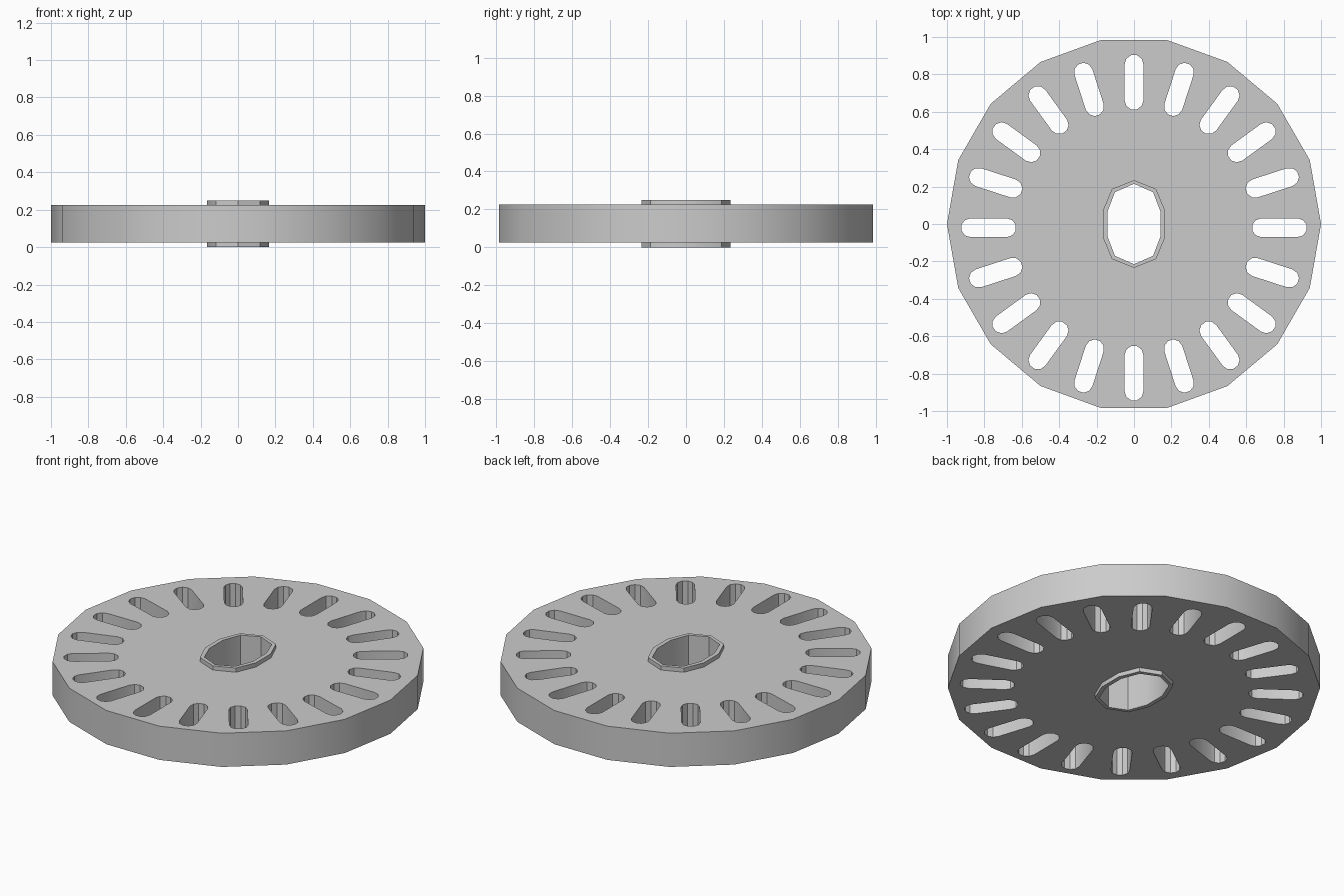
import bpy
import bmesh
from math import cos, sin, pi, radians, tau

cube = bpy.data.objects.get("Cube")
if cube:
    bpy.data.objects.remove(cube, do_unlink=True)

grey = bpy.data.materials.new("plain grey")
grey.use_nodes = True
grey.diffuse_color = (0.6, 0.6, 0.6, 1)
grey.node_tree.nodes["Principled BSDF"].inputs["Base Color"].default_value = (0.6, 0.6, 0.6, 1)


def plate(name, loops, bottom, top):
    """Extrude a flat outline; every loop after the first is a hole."""
    curve = bpy.data.curves.new(name + "_outline", "CURVE")
    curve.dimensions = "2D"
    curve.fill_mode = "BOTH"
    curve.extrude = (top - bottom) / 2
    for loop in loops:
        spline = curve.splines.new("POLY")
        spline.points.add(len(loop) - 1)
        for point, (x, y) in zip(spline.points, loop):
            point.co = (x, y, 0, 1)
        spline.use_cyclic_u = True
    outline = bpy.data.objects.new(name + "_outline", curve)
    bpy.context.collection.objects.link(outline)
    graph = bpy.context.evaluated_depsgraph_get()
    mesh = bpy.data.meshes.new_from_object(outline.evaluated_get(graph))
    bpy.data.objects.remove(outline, do_unlink=True)

    # Weld the caps to the walls and lift to height
    bm = bmesh.new()
    bm.from_mesh(mesh)
    bmesh.ops.remove_doubles(bm, verts=bm.verts, dist=0.0001)
    bmesh.ops.translate(bm, verts=bm.verts, vec=(0, 0, (top + bottom) / 2))
    bmesh.ops.recalc_face_normals(bm, faces=bm.faces)
    bm.to_mesh(mesh)
    bm.free()
    mesh.name = name
    mesh.materials.clear()
    mesh.materials.append(grey)
    part = bpy.data.objects.new(name, mesh)
    bpy.context.collection.objects.link(part)
    bpy.ops.object.select_all(action="DESELECT")
    part.select_set(True)
    bpy.context.view_layer.objects.active = part
    bpy.ops.object.shade_smooth_by_angle(angle=radians(30))
    return part


def polygon(sides):
    return [(cos(tau * i / sides), sin(tau * i / sides)) for i in range(sides)]


def slot(angle, inner=0.63, outer=0.925, r=0.05, steps=5, shift=-0.02):
    """Round-ended radial slot."""
    arc = [-pi / 2 + pi * i / steps for i in range(steps + 1)]
    pts = [(outer - r + r * cos(a), r * sin(a)) for a in arc]
    pts += [(inner + r - r * cos(a), -r * sin(a)) for a in arc]
    c, s = cos(angle), sin(angle)
    return [(x * c - y * s, x * s + y * c + shift) for x, y in pts]


def oval(quarter):
    """Mirror the +x, +y points into a closed ten-sided oval."""
    right = quarter + [(x, -y) for x, y in reversed(quarter)]
    return right + [(-x, y) for x, y in reversed(right[1:-1])]


collar_outer = oval([(0, 0.235), (0.118, 0.187), (0.167, 0.07)])
collar_inner = oval([(0, 0.215), (0.102, 0.17), (0.143, 0.063)])

# Slotted wheel disc
slots = [slot(tau * i / 20) for i in range(20)]
plate("slotted_disc", [polygon(18), collar_outer] + slots, 0.025, 0.225)

# Oval collar lining the centre hole, proud on both sides
plate("centre_collar", [collar_outer, collar_inner], 0, 0.25)
